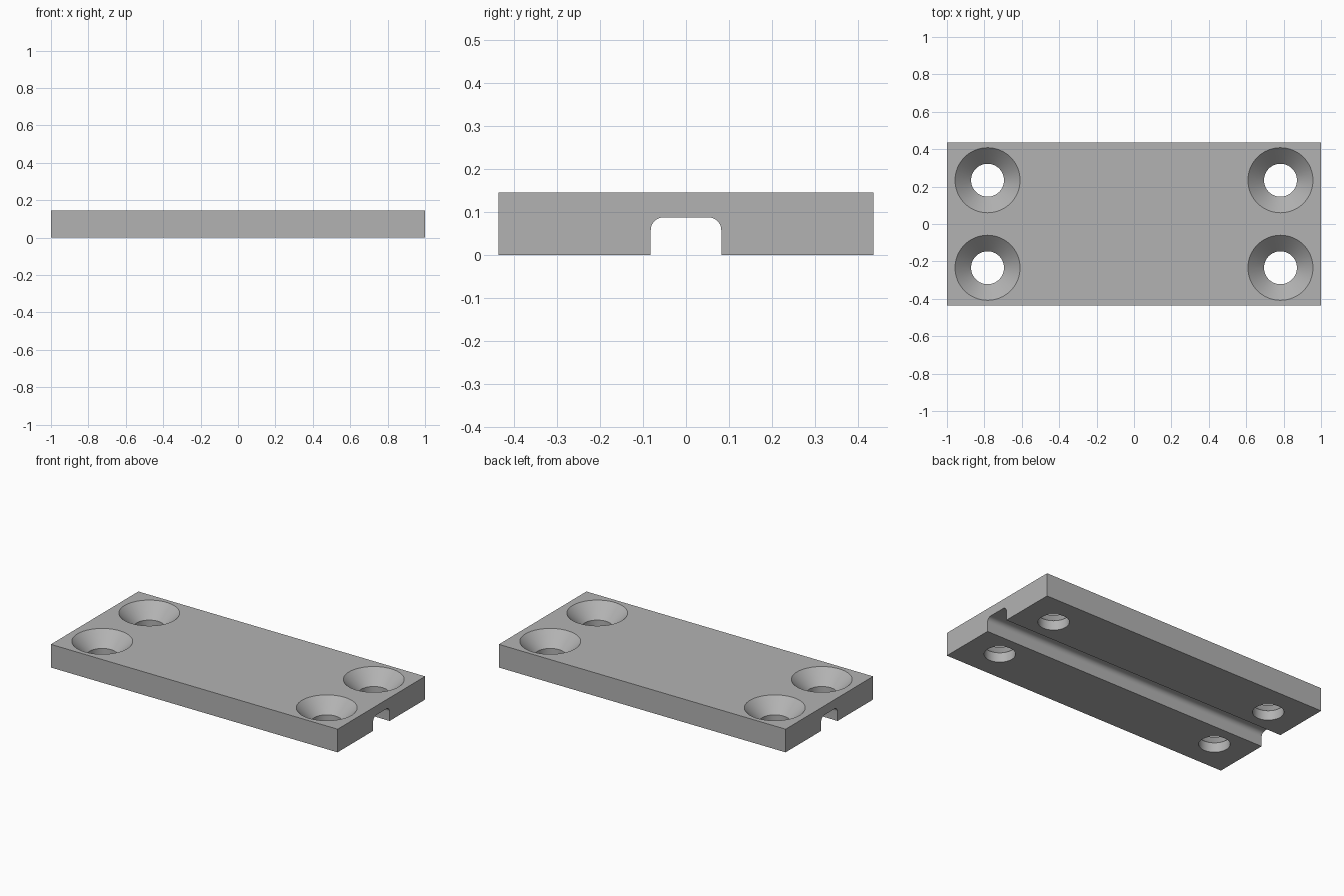
import bpy
import bmesh
from math import cos, sin, pi, radians

LENGTH, WIDTH, HEIGHT = 2.0, 0.872, 0.146
GROOVE_HALF, GROOVE_TOP, FILLET = 0.082, 0.088, 0.03
HOLE_X, HOLE_Y = 0.783, 0.234
HOLE_R, SINK_R = 0.088, 0.174
SINK_Z = HEIGHT - (SINK_R - HOLE_R)   # 45 degree countersink

cube = bpy.data.objects.get("Cube")
if cube:
    bpy.data.objects.remove(cube, do_unlink=True)

grey = bpy.data.materials.new("plain grey")
grey.use_nodes = True
colour = (0.45, 0.45, 0.45, 1)
grey.diffuse_color = colour
grey.node_tree.nodes["Principled BSDF"].inputs["Base Color"].default_value = colour


def make_object(name, bm):
    bmesh.ops.recalc_face_normals(bm, faces=bm.faces)
    mesh = bpy.data.meshes.new(name)
    bm.to_mesh(mesh)
    bm.free()
    mesh.materials.append(grey)
    obj = bpy.data.objects.new(name, mesh)
    bpy.context.collection.objects.link(obj)
    return obj


def mounting_plate():
    """Grooved cross-section in y-z, extruded along x."""
    half = []
    for i in range(13):   # rounded inner corner of the groove
        a = pi / 2 * i / 12
        half.append((GROOVE_HALF - FILLET + FILLET * cos(a),
                     GROOVE_TOP - FILLET + FILLET * sin(a)))
    half = [(WIDTH / 2, HEIGHT), (WIDTH / 2, 0), (GROOVE_HALF, 0)] + half
    outline = half + [(-y, z) for y, z in reversed(half)]
    bm = bmesh.new()
    face = bm.faces.new([bm.verts.new((-LENGTH / 2, y, z)) for y, z in outline])
    out = bmesh.ops.extrude_face_region(bm, geom=[face])
    moved = [v for v in out["geom"] if isinstance(v, bmesh.types.BMVert)]
    bmesh.ops.translate(bm, verts=moved, vec=(LENGTH, 0, 0))
    return make_object("mounting_plate", bm)


def screw_hole_cutter(x, y, segments=64):
    """Through hole with a conical countersink, overshooting both faces."""
    over = 0.02
    profile = [(HOLE_R, -over), (HOLE_R, SINK_Z), (SINK_R + over, HEIGHT + over)]
    bm = bmesh.new()
    rings = [[bm.verts.new((x + r * cos(2 * pi * i / segments),
                            y + r * sin(2 * pi * i / segments), z))
              for i in range(segments)] for r, z in profile]
    for low, high in zip(rings, rings[1:]):
        for i in range(segments):
            j = (i + 1) % segments
            bm.faces.new((low[i], low[j], high[j], high[i]))
    bm.faces.new(rings[0])
    bm.faces.new(rings[-1])
    cutter = make_object("screw_hole_cutter", bm)
    cutter.hide_render = True
    return cutter


plate = mounting_plate()
bpy.context.view_layer.objects.active = plate

# Four countersunk holes
for sx in (-1, 1):
    for sy in (-1, 1):
        cutter = screw_hole_cutter(sx * HOLE_X, sy * HOLE_Y)
        mod = plate.modifiers.new("screw_hole", "BOOLEAN")
        mod.operation = "DIFFERENCE"
        mod.solver = "EXACT"
        mod.object = cutter
        bpy.ops.object.modifier_apply(modifier=mod.name)
        bpy.data.objects.remove(cutter, do_unlink=True)

bpy.ops.object.select_all(action="DESELECT")
plate.select_set(True)
bpy.ops.object.shade_smooth_by_angle(angle=radians(30))
